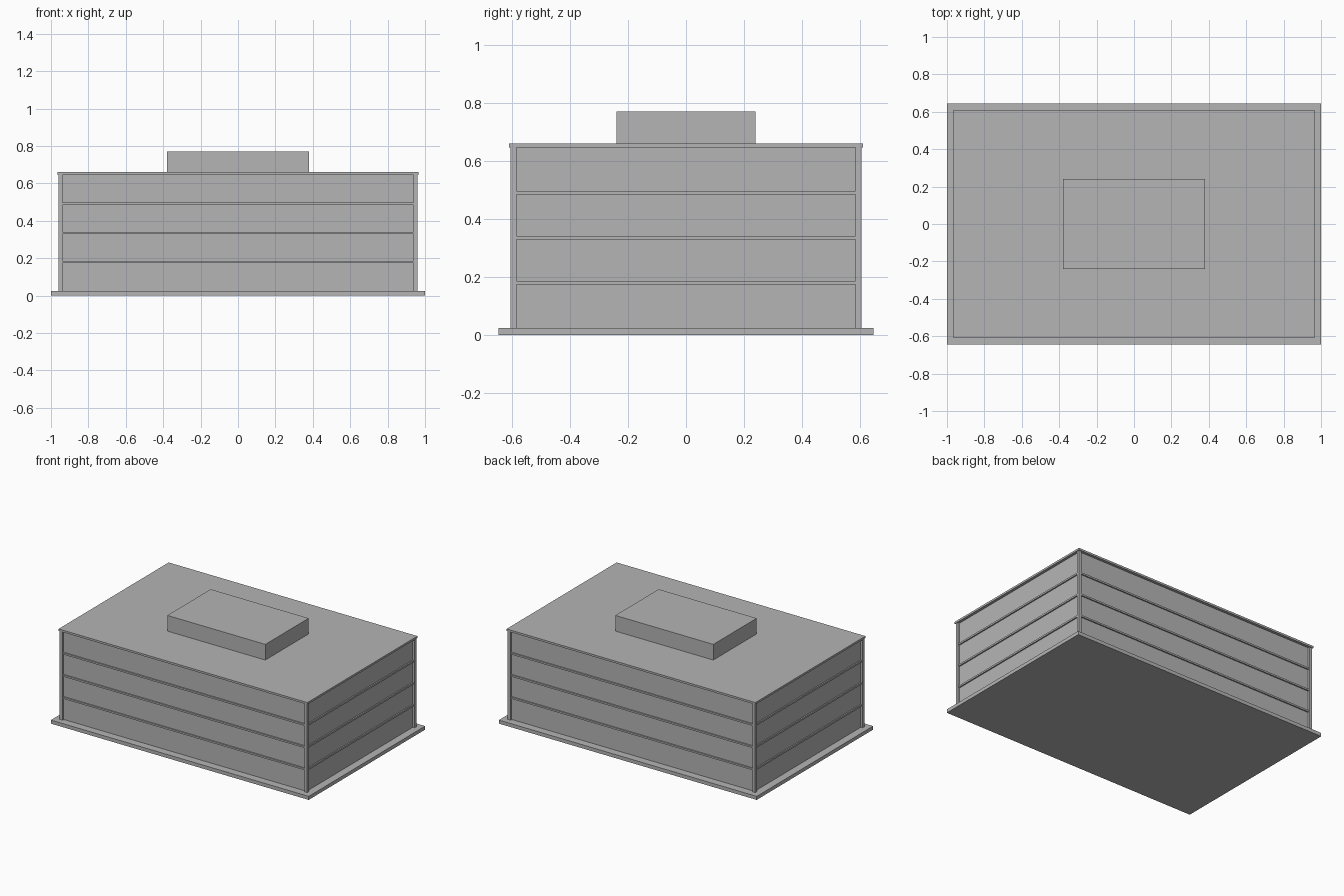
import bpy

cube = bpy.data.objects.get("Cube")
if cube:
    bpy.data.objects.remove(cube, do_unlink=True)

# Single grey material
grey = bpy.data.materials.new("plain_grey")
grey.use_nodes = True
colour = (0.46, 0.46, 0.46, 1)
grey.diffuse_color = colour
grey.node_tree.nodes["Principled BSDF"].inputs["Base Color"].default_value = colour


def box(name, half_x, half_y, z0, z1, x=0, y=0):
    """Flat-faced box given by half widths, height range and centre."""
    bpy.ops.mesh.primitive_cube_add(size=2, location=(x, y, (z0 + z1) / 2))
    ob = bpy.context.object
    ob.name = name
    ob.scale = (half_x, half_y, (z1 - z0) / 2)
    bpy.ops.object.transform_apply(location=False, rotation=False, scale=True)
    ob.data.materials.append(grey)
    return ob


BASE_TOP, ROOF_BOTTOM, ROOF_TOP = 0.025, 0.646, 0.66
BODY_X, BODY_Y = 0.96, 0.605
POST, RECESS, FLOORS = 0.011, 0.014, 4

# Ground plinth, recessed walls and roof
box("plinth", 1.0, 0.645, 0, BASE_TOP)
box("walls", BODY_X - RECESS, BODY_Y - RECESS, BASE_TOP, ROOF_BOTTOM)
box("roof_slab", 0.965, 0.61, ROOF_BOTTOM, ROOF_TOP)
box("rooftop_plant_room", 0.38, 0.24, ROOF_TOP, 0.77)

# Corner posts
for sx, side in ((-1, "right"), (1, "left")):
    for sy, end in ((-1, "front"), (1, "back")):
        box(f"corner_post_{end}_{side}", POST, POST, BASE_TOP, ROOF_BOTTOM,
            sx * (BODY_X - POST), sy * (BODY_Y - POST))

# Thin floor bands between storeys
storey = (ROOF_BOTTOM - BASE_TOP) / FLOORS
for i in range(1, FLOORS):
    z = BASE_TOP + i * storey
    box(f"floor_band_{i}", BODY_X - 0.005, BODY_Y - 0.005, z - 0.006, z + 0.006)
